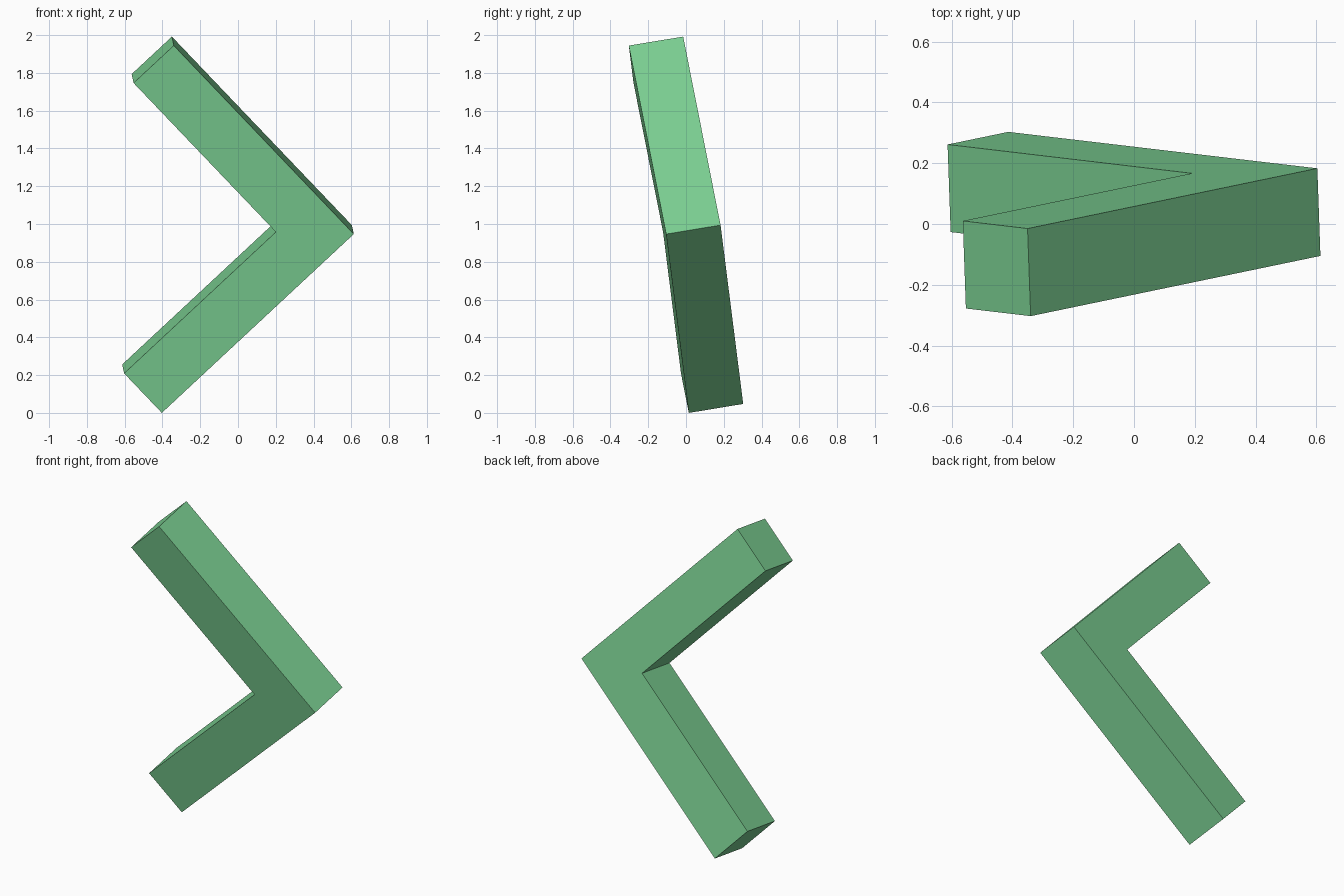
import bpy
import bmesh
from mathutils import Matrix, Vector

cube = bpy.data.objects.get("Cube")
if cube:
    bpy.data.objects.remove(cube, do_unlink=True)

ARM, WIDTH = 1.394, 0.292

# Single green material
green = bpy.data.materials.new("soft_green")
green.use_nodes = True
colour = (0.2, 0.63, 0.29, 1)
green.diffuse_color = colour
bsdf = next(n for n in green.node_tree.nodes if n.type == 'BSDF_PRINCIPLED')
bsdf.inputs["Base Color"].default_value = colour

# Right-angle profile, extruded to a square section
profile = [(0, 0), (ARM, 0), (ARM, WIDTH), (WIDTH, WIDTH), (WIDTH, ARM), (0, ARM)]
bm = bmesh.new()
face = bm.faces.new([bm.verts.new((x, y, 0)) for x, y in profile])
extruded = bmesh.ops.extrude_face_region(bm, geom=[face])
top = [v for v in extruded["geom"] if isinstance(v, bmesh.types.BMVert)]
bmesh.ops.translate(bm, verts=top, vec=(0, 0, WIDTH))

# Tilt so the elbow points to +x and the upper arm leans forward
lower = Vector((-0.729, 0.086, -0.679)).normalized()
upper = Vector((-0.684, -0.142, 0.716))
upper = (upper - lower * upper.dot(lower)).normalized()
depth = lower.cross(upper)
tilt = Matrix((lower, upper, depth)).transposed().to_4x4()
bm.transform(Matrix.Translation((0.61, -0.105, 0.952)) @ tilt)

# Centre the footprint and rest the lowest corner on the ground
axes = [[v.co[i] for v in bm.verts] for i in range(3)]
shift = Vector((-(min(axes[0]) + max(axes[0])) / 2,
                -(min(axes[1]) + max(axes[1])) / 2, -min(axes[2])))
bmesh.ops.translate(bm, verts=bm.verts[:], vec=shift)
bmesh.ops.recalc_face_normals(bm, faces=bm.faces[:])

mesh = bpy.data.meshes.new("angle_bracket")
bm.to_mesh(mesh)
bm.free()
mesh.materials.append(green)
bracket = bpy.data.objects.new("angle_bracket", mesh)
bpy.context.collection.objects.link(bracket)
